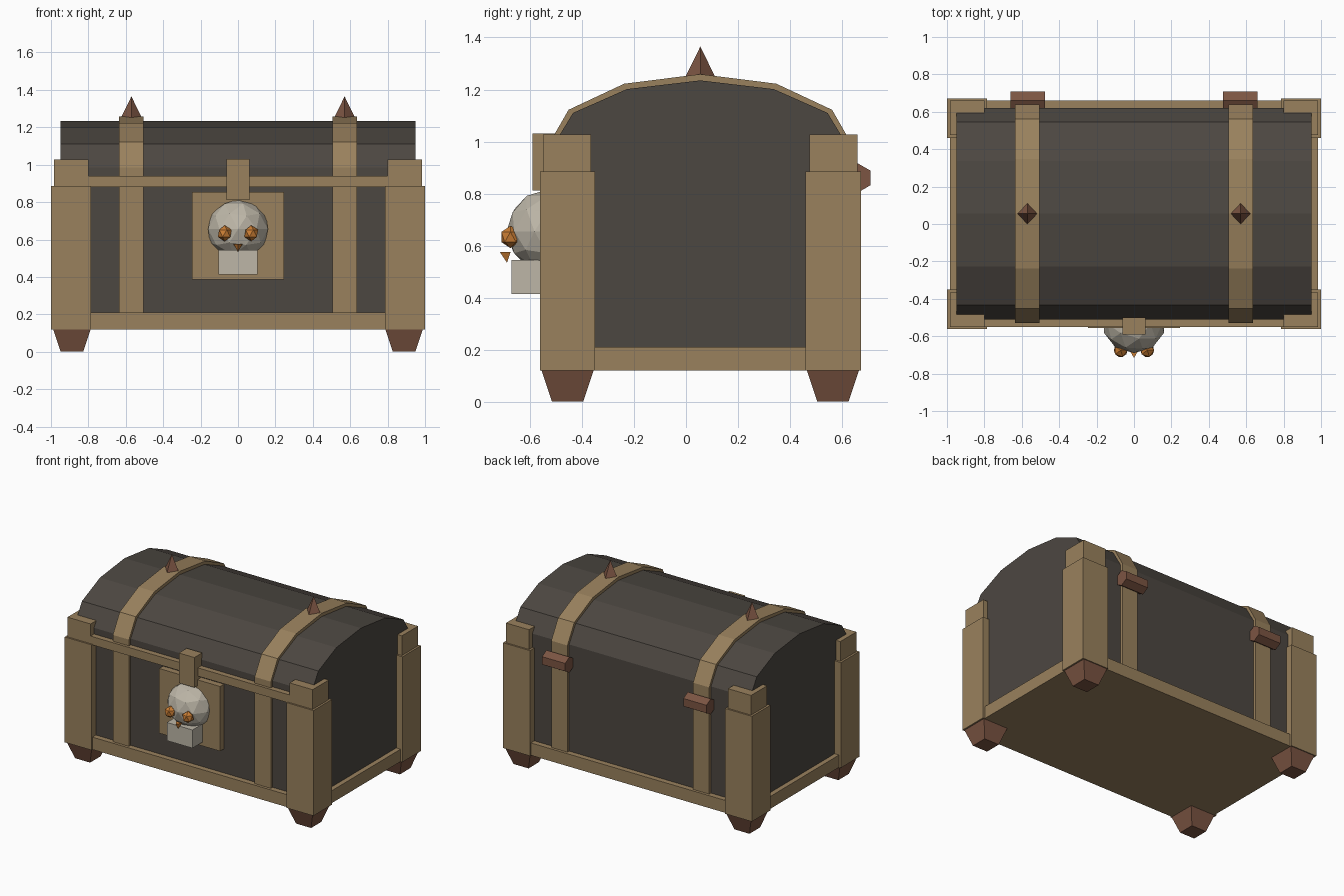
import bpy
import bmesh
from math import sin, cos, radians
from mathutils import Matrix, Vector

default = bpy.data.objects.get("Cube")
if default:
    bpy.data.objects.remove(default, do_unlink=True)


def material(name, rgb):
    mat = bpy.data.materials.new(name)
    mat.use_nodes = True
    mat.diffuse_color = (*rgb, 1)
    mat.node_tree.nodes["Principled BSDF"].inputs["Base Color"].default_value = (*rgb, 1)
    return mat


DARK = material("dark wood", (0.073, 0.063, 0.053))
TRIM = material("tan trim", (0.32, 0.22, 0.11))
RUST = material("red brown", (0.2, 0.09, 0.055))
BONE = material("bone", (0.51, 0.47, 0.39))
AMBER = material("amber", (0.6, 0.21, 0.035))

MID = 0.055        # depth centre of the chest
ARCH_Z = 0.985     # height where the lid starts to curve
SEAM = 0.9         # height where lid meets body


def finish(name, bm, mat):
    bmesh.ops.recalc_face_normals(bm, faces=bm.faces)
    mesh = bpy.data.meshes.new(name)
    bm.to_mesh(mesh)
    bm.free()
    mesh.materials.append(mat)
    obj = bpy.data.objects.new(name, mesh)
    bpy.context.collection.objects.link(obj)
    return obj


def box(name, mat, x, y, z):
    """Box from (low, high) spans on each axis."""
    spans = (x, y, z)
    bm = bmesh.new()
    bmesh.ops.create_cube(bm, size=1)
    for v in bm.verts:
        v.co = Vector([(a + b) / 2 + c * (b - a) for c, (a, b) in zip(v.co, spans)])
    return finish(name, bm, mat)


def cone(name, mat, centre, sides, r_low, r_high, depth, turn=Matrix()):
    bm = bmesh.new()
    bmesh.ops.create_cone(bm, cap_ends=True, segments=sides, radius1=r_low,
                          radius2=r_high, depth=depth,
                          matrix=Matrix.Translation(centre) @ turn)
    return finish(name, bm, mat)


def ball(name, mat, centre, radii, detail):
    bm = bmesh.new()
    bmesh.ops.create_icosphere(bm, subdivisions=detail, radius=1,
                               matrix=Matrix.Translation(centre) @ Matrix.Diagonal((*radii, 1)))
    return finish(name, bm, mat)


def arch(depth, height):
    """Lid outline in the y-z plane, front to back."""
    curve = [(MID - depth * cos(radians(a)), ARCH_Z + height * sin(radians(a)))
             for a in range(0, 181, 30)]
    return [(MID - depth, SEAM)] + curve + [(MID + depth, SEAM)]


def extrude_x(name, mat, outline, x0, x1):
    bm = bmesh.new()
    face = bm.faces.new([bm.verts.new((x0, y, z)) for y, z in outline])
    moved = bmesh.ops.extrude_face_region(bm, geom=[face])["geom"]
    bmesh.ops.translate(bm, vec=(x1 - x0, 0, 0),
                        verts=[g for g in moved if isinstance(g, bmesh.types.BMVert)])
    return finish(name, bm, mat)


def sided(x0, x1, side):
    return tuple(sorted((x0 * side, x1 * side)))


# Body, lid and base rail
box("body", DARK, (-0.95, 0.95), (-0.51, 0.62), (0.13, SEAM))
extrude_x("lid", DARK, arch(0.565, 0.25), -0.95, 0.95)
box("base_rail", TRIM, (-0.985, 0.985), (-0.55, 0.66), (0.12, 0.21))
box("front_rim", TRIM, (-0.8, 0.8), (-0.55, -0.5), (0.88, 0.94))

for side, label in ((1, "left"), (-1, "right")):
    # Corner posts, lid corners and tapered feet
    for end, where in ((-1, "front"), (1, "back")):
        def deep(a, b):
            return tuple(sorted((MID + end * a, MID + end * b)))
        tag = f"{where}_{label}"
        box(f"post_{tag}", TRIM, sided(0.785, 1.0, side), deep(0.405, 0.617), (0.12, 0.885))
        box(f"lid_corner_{tag}", TRIM, sided(0.8, 0.985, side), deep(0.42, 0.605), (0.88, 1.028))
        cone(f"foot_{tag}", RUST, (0.888 * side, MID + end * 0.51, 0.06), 4,
             0.0849, 0.1414, 0.12, Matrix.Rotation(radians(45), 4, "Z"))

    # Straps over the lid and down both faces
    strap_x = sided(0.505, 0.635, side)
    band = arch(0.585, 0.274) + arch(0.56, 0.247)[::-1]
    extrude_x(f"lid_strap_{label}", TRIM, band, *strap_x)
    box(f"front_strap_{label}", TRIM, strap_x, (-0.53, -0.505), (0.2, SEAM))
    box(f"back_strap_{label}", TRIM, strap_x, (0.615, 0.64), (0.2, SEAM))

    # Lid spike and six-sided hinge
    cone(f"spike_{label}", RUST, (0.57 * side, MID, 1.305), 4, 0.059, 0, 0.12)
    cone(f"hinge_{label}", RUST, (0.568 * side, 0.659, 0.86), 6, 0.057, 0.057, 0.185,
         Matrix.Rotation(radians(90), 4, "Z") @ Matrix.Rotation(radians(90), 4, "X"))

    # Glowing eye
    ball(f"eye_{label}", AMBER, (0.071 * side, -0.675, 0.633), (0.041, 0.041, 0.043), 1)

# Lock plate, clasp and skull
box("lock_plate", TRIM, (-0.245, 0.245), (-0.555, -0.505), (0.385, 0.855))
box("clasp", TRIM, (-0.062, 0.062), (-0.59, -0.5), (0.812, 1.03))
ball("skull", BONE, (0, -0.535, 0.655), (0.168, 0.155, 0.16), 2)
box("jaw", BONE, (-0.103, 0.103), (-0.67, -0.54), (0.413, 0.545))
cone("nose", AMBER, (0, -0.688, 0.555), 3, 0, 0.028, 0.042,
     Matrix.Rotation(radians(180), 4, "Z"))
